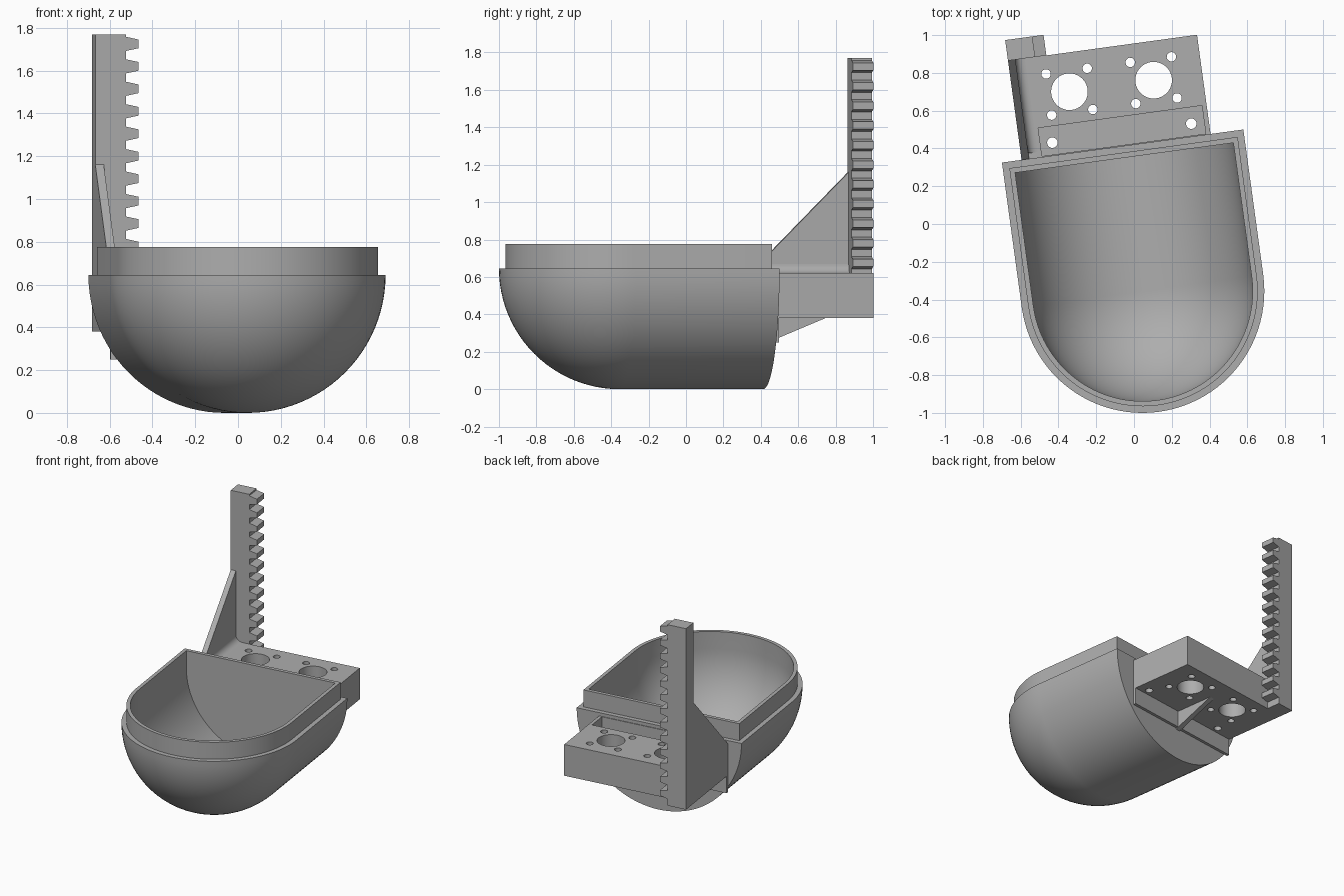
import bpy, bmesh
from math import radians, sin, cos, pi
from mathutils import Matrix

if "Cube" in bpy.data.objects:
    bpy.data.objects.remove(bpy.data.objects["Cube"])

# The whole assembly is turned slightly about z, around the bowl centre
PLACE = Matrix.Translation((0.045, -0.355, 0)) @ Matrix.Rotation(radians(7.8), 4, 'Z')

grey = bpy.data.materials.new("plastic_grey")
grey.use_nodes = True
COLOUR = (0.42, 0.42, 0.42, 1)
grey.diffuse_color = COLOUR
grey.node_tree.nodes["Principled BSDF"].inputs["Base Color"].default_value = COLOUR


def finish(name, bm):
    bmesh.ops.remove_doubles(bm, verts=bm.verts, dist=1e-5)
    bmesh.ops.recalc_face_normals(bm, faces=bm.faces)
    mesh = bpy.data.meshes.new(name)
    bm.to_mesh(mesh)
    bm.free()
    mesh.materials.append(grey)
    ob = bpy.data.objects.new(name, mesh)
    bpy.context.collection.objects.link(ob)
    ob.matrix_world = PLACE
    return ob


def prism(name, axis, points, a, b):
    """Extrude a 2D outline from a to b along x, y or z."""
    def place(p, q, d):
        return {'x': (d, p, q), 'y': (p, d, q), 'z': (p, q, d)}[axis]
    bm = bmesh.new()
    lo = [bm.verts.new(place(p, q, a)) for p, q in points]
    hi = [bm.verts.new(place(p, q, b)) for p, q in points]
    bm.faces.new(lo)
    bm.faces.new(hi)
    n = len(points)
    for i in range(n):
        j = (i + 1) % n
        bm.faces.new((lo[i], lo[j], hi[j], hi[i]))
    return finish(name, bm)


def box(name, x0, x1, y0, y1, z0, z1):
    return prism(name, 'z', [(x0, y0), (x1, y0), (x1, y1), (x0, y1)], z0, z1)


def cylinder(name, x, y, r, z0, z1, n=32):
    ring = [(x + r * cos(2 * pi * i / n), y + r * sin(2 * pi * i / n)) for i in range(n)]
    return prism(name, 'z', ring, z0, z1)


def cut(target, cutters):
    for c in cutters:
        mod = target.modifiers.new("cut", 'BOOLEAN')
        mod.operation, mod.solver, mod.object = 'DIFFERENCE', 'EXACT', c
    bpy.context.view_layer.update()
    dg = bpy.context.evaluated_depsgraph_get()
    target_mesh = bpy.data.meshes.new_from_object(target.evaluated_get(dg))
    target.modifiers.clear()
    target.data = target_mesh
    for c in cutters:
        bpy.data.objects.remove(c)


def smooth(ob):
    bpy.ops.object.select_all(action='DESELECT')
    ob.select_set(True)
    bpy.context.view_layer.objects.active = ob
    bpy.ops.object.shade_smooth_by_angle(angle=radians(30))


# Bowl: U-shaped rings stacked from the outer bottom, over the lip, to the inner bottom
R, LIP, INNER = 0.645, 0.61, 0.583
BACK, LIP_BACK, INNER_BACK = 0.775, 0.74, 0.712
RIM = 0.775
STEPS, ARC = 24, 48
rings = []
for i in range(STEPS + 1):
    t = pi / 2 * (1 - i / STEPS)
    rings.append((R * cos(t), R - R * sin(t), BACK))
rings += [(LIP, R, LIP_BACK), (LIP, RIM, LIP_BACK), (INNER, RIM, INNER_BACK)]
for i in range(STEPS + 1):
    t = pi / 2 * i / STEPS
    rings.append((INNER * cos(t), R - INNER * sin(t), INNER_BACK))

bm = bmesh.new()
loops = []
for r, z, back in rings:
    pts = [(r, back)]
    pts += [(r * cos(pi * k / ARC), -r * sin(pi * k / ARC)) for k in range(ARC + 1)]
    pts.append((-r, back))
    loops.append([bm.verts.new((x, y, z)) for x, y in pts])
for a, b in zip(loops, loops[1:]):
    for i in range(len(a)):
        j = (i + 1) % len(a)
        bm.faces.new((a[i], a[j], b[j], b[i]))
smooth(finish("bowl", bm))

# Mounting block behind the bowl, with a recess and drilled holes
LEFT, RIGHT, BLOCK_BACK = -0.54, 0.47, 1.305
BOTTOM, TOP = 0.38, 0.62
block = box("mounting_block", LEFT, RIGHT, BACK, BLOCK_BACK, BOTTOM, TOP)
cutters = [box("recess_cutter", -0.43, 0.445, BACK + 0.005, 0.93, 0.5, 0.8)]
for x in (-0.366, 0.376):
    cutters.append(cylinder("screw_cutter", x, 0.843, 0.028, 0.2, 0.9, 20))
for x in (-0.24, 0.21):
    cutters.append(cylinder("bore_cutter", x, 1.098, 0.097, 0.2, 0.9, 40))
    for dx in (-0.11, 0.11):
        for dy in (-0.11, 0.11):
            cutters.append(cylinder("screw_cutter", x + dx, 1.098 + dy, 0.025, 0.2, 0.9, 20))
cut(block, cutters)
smooth(block)

# Thin flange under the block and its central rib
box("flange", LEFT, RIGHT, BACK, 0.797, 0.25, BOTTOM)
prism("under_rib", 'x', [(BACK, 0.24), (1.11, BOTTOM), (BACK, BOTTOM)], -0.03, 0.01)

# Toothed rack post
ROOT, TIP, PITCH = -0.395, -0.335, 0.105
outline = [(LEFT, BOTTOM), (LEFT, 1.77), (ROOT, 1.77)]
for i in range(13):
    z = 1.725 - i * PITCH
    outline += [(ROOT, z + 0.033), (TIP, z + 0.02), (TIP, z - 0.02), (ROOT, z - 0.033)]
outline.append((ROOT, BOTTOM))
prism("rack_post", 'y', outline, BLOCK_BACK, 1.415)

# Triangular side gusset and the fillet at its foot
WALL = -0.5
prism("side_gusset", 'x', [(BACK, TOP), (BLOCK_BACK, TOP), (BLOCK_BACK, 1.16)], LEFT, WALL)
F = 0.05
curve = [(WALL + F - F * sin(pi / 2 * k / 8), TOP + F - F * cos(pi / 2 * k / 8)) for k in range(9)]
smooth(prism("gusset_fillet", 'y', [(WALL, TOP)] + curve, BACK + 0.03, BLOCK_BACK))
